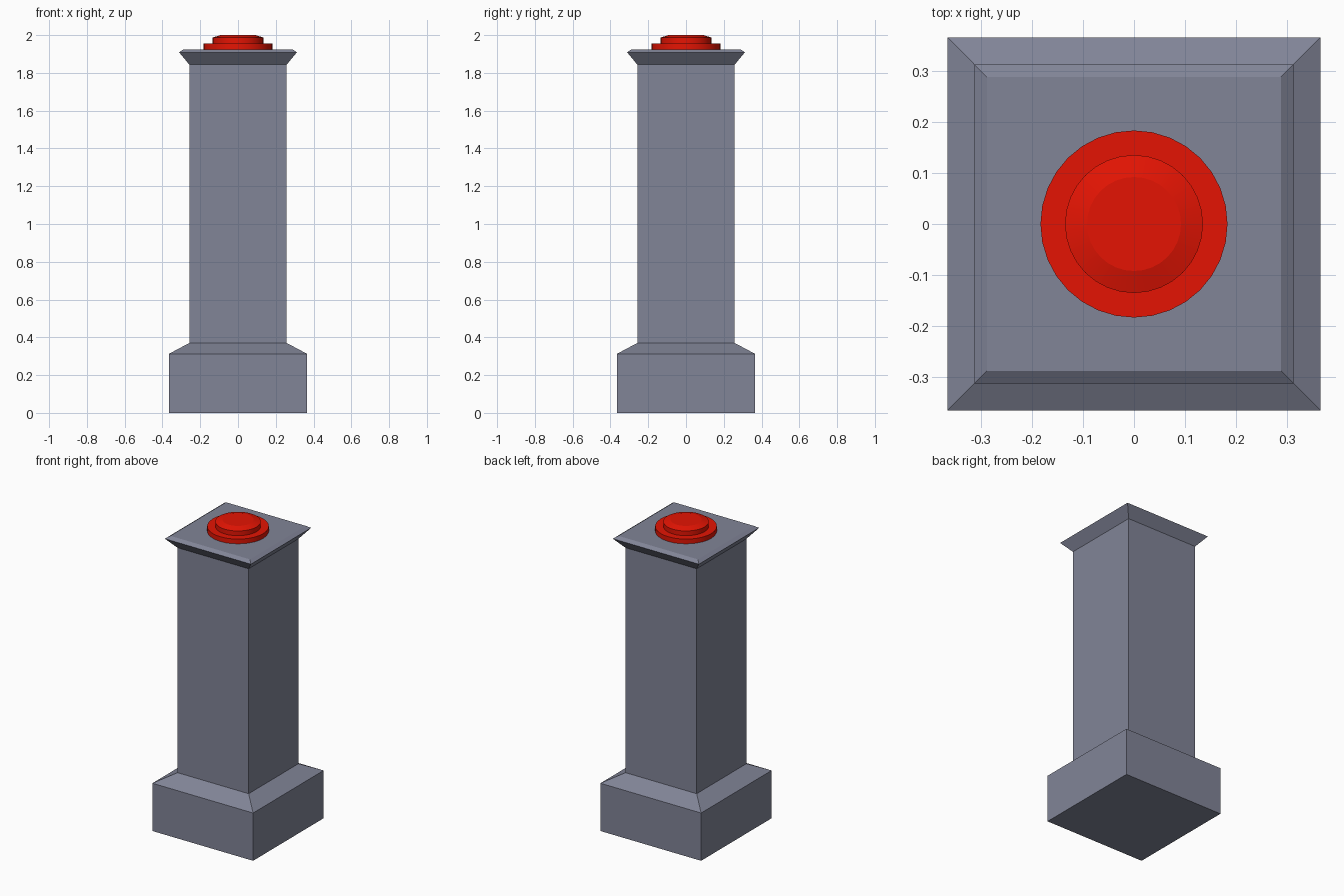
import bpy, bmesh, math

if "Cube" in bpy.data.objects:
    bpy.data.objects.remove(bpy.data.objects["Cube"])


def stack(name, profile, sides, color, turn=0.0):
    """Closed solid from stacked polygon rings given as (radius, z)."""
    bm = bmesh.new()
    rings = []
    for r, z in profile:
        rings.append([bm.verts.new((r * math.cos(turn + math.tau * i / sides),
                                    r * math.sin(turn + math.tau * i / sides), z))
                      for i in range(sides)])
    for a, b in zip(rings, rings[1:]):
        for i in range(sides):
            j = (i + 1) % sides
            bm.faces.new((a[i], a[j], b[j], b[i]))
    bm.faces.new(rings[0][::-1])
    bm.faces.new(rings[-1])
    mesh = bpy.data.meshes.new(name)
    bm.to_mesh(mesh)
    bm.free()
    mesh.materials.append(color)
    obj = bpy.data.objects.new(name, mesh)
    bpy.context.collection.objects.link(obj)
    return obj


def material(name, rgb):
    mat = bpy.data.materials.new(name)
    mat.diffuse_color = (*rgb, 1)
    mat.use_nodes = True
    mat.node_tree.nodes["Principled BSDF"].inputs["Base Color"].default_value = mat.diffuse_color
    return mat


stone = material("blue_grey", (0.22, 0.232, 0.31))
red = material("button_red", (0.78, 0.007, 0.001))

# Square pedestal: plinth, sloped shoulder, shaft and flared cap (half widths)
pedestal = [(0.365, 0), (0.365, 0.313), (0.258, 0.37), (0.258, 1.844),
            (0.312, 1.909), (0.288, 1.925)]
stack("pedestal", [(w * math.sqrt(2), z) for w, z in pedestal], 4, stone, math.pi / 4)

# Round red push button: collar and bevelled plunger with a flat top
collar = stack("button_collar", [(0.183, 1.925), (0.183, 1.956)], 32, red)
plunger = stack("button_plunger", [(0.135, 1.956), (0.135, 1.987), (0.092, 2.0)], 32, red)
for part in (collar, plunger):
    bpy.ops.object.select_all(action='DESELECT')
    part.select_set(True)
    bpy.context.view_layer.objects.active = part
    bpy.ops.object.shade_smooth_by_angle(angle=math.radians(13))
